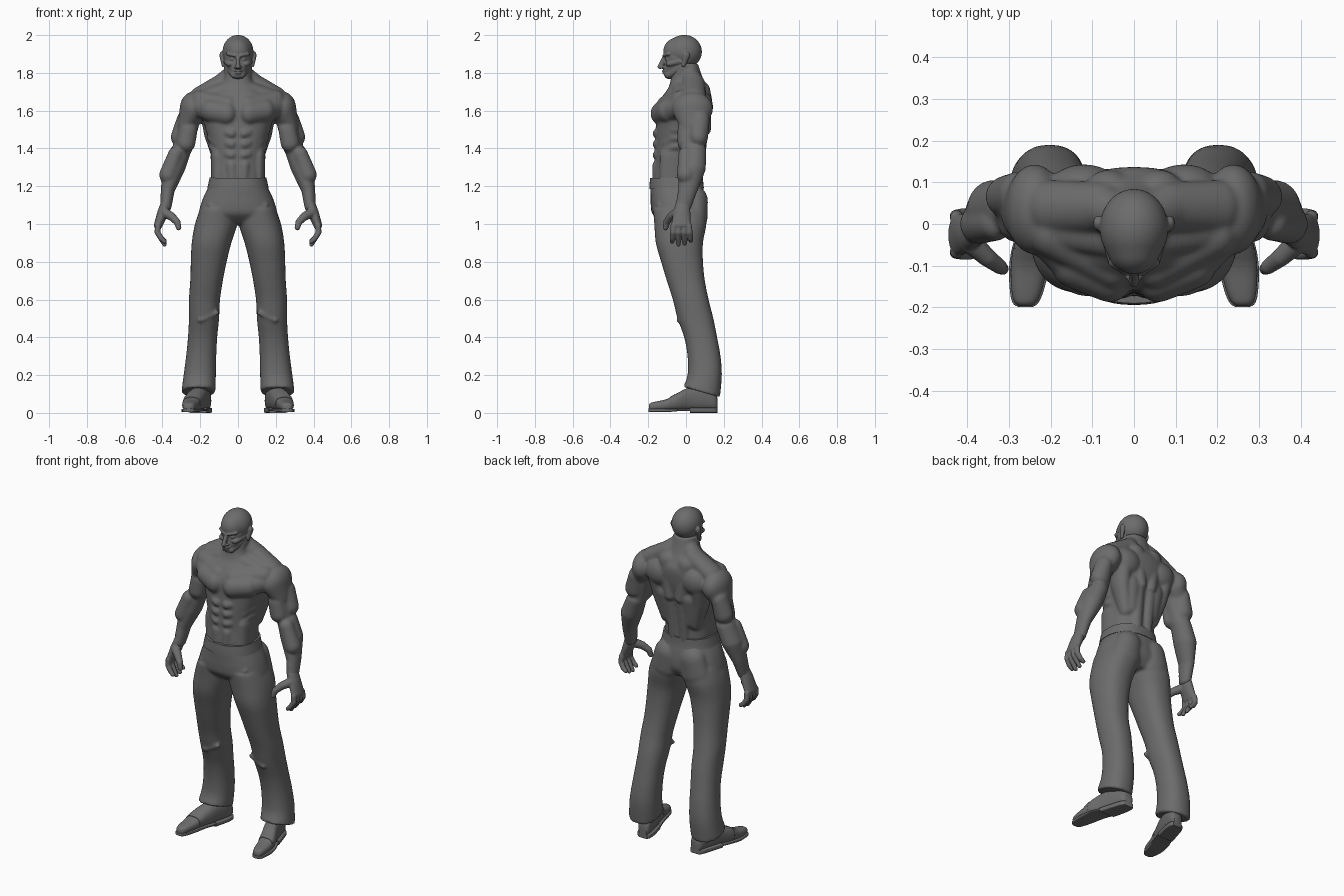
import bpy, bmesh
from math import cos, sin, pi, copysign
from mathutils import Vector

# ---------- helpers ----------
tmp = bmesh.new()
bmesh.ops.create_icosphere(tmp, subdivisions=4, radius=1)
SPHERE = [v.co.copy() for v in tmp.verts]
tmp.free()
GREY = bpy.data.materials.new("dark_grey")
GREY.diffuse_color = (.15, .15, .15, 1)


def hull(bm, *pairs):
    """Chain of convex hulls between ellipsoids given as centre, radii, centre, radii..."""
    blobs = [(Vector(pairs[i]), Vector((pairs[i + 1],) * 3) if isinstance(pairs[i + 1], float)
              else Vector(pairs[i + 1])) for i in range(0, len(pairs), 2)]
    for a, b in zip(blobs, blobs[1:] or blobs):
        vs = [bm.verts.new(c + s * r) for c, r in ((a, b) if a != b else (a,)) for s in SPHERE]
        bmesh.ops.convex_hull(bm, input=vs)
        loose = [v for v in vs if v.is_valid and not v.link_faces]
        bmesh.ops.delete(bm, geom=loose, context='VERTS')


def loft(bm, rings, axis='z', p=2.4, n=32, sub=4):
    """Capped loft; ring = (position, x0, x1, v0, v1[, tilt]) with v = y (axis z) or z (axis y)."""
    rings = [tuple(r) + (0,) * (6 - len(r)) for r in rings]
    fine = []
    for i in range(len(rings) - 1):
        a, b, c, d = (rings[max(0, min(len(rings) - 1, i + k))] for k in (-1, 0, 1, 2))
        for s in range(sub):
            t = s / sub
            fine.append([.5 * (2*q + (r-o)*t + (2*o-5*q+4*r-u)*t*t + (3*q-o-3*r+u)*t**3)
                         for o, q, r, u in zip(a, b, c, d)])
    fine.append(rings[-1])
    loops = []
    for w, x0, x1, v0, v1, tilt in fine:
        loop = []
        for k in range(n):
            c, s = cos(2*pi*k/n), sin(2*pi*k/n)
            x = (x0+x1)/2 + (x1-x0)/2 * copysign(abs(c)**(2/p), c)
            f = copysign(abs(s)**(2/p), s)
            v = (v0+v1)/2 + (v1-v0)/2 * f
            loop.append(bm.verts.new((x, v, w + tilt*f) if axis == 'z' else (x, w, v)))
        loops.append(loop)
    for a, b in zip(loops, loops[1:]):
        for k in range(n):
            bm.faces.new((a[k], a[(k+1) % n], b[(k+1) % n], b[k]))
    bm.faces.new(loops[0][::-1])
    bm.faces.new(loops[-1])


def mirror(bm):
    d = bmesh.ops.duplicate(bm, geom=bm.verts[:] + bm.edges[:] + bm.faces[:])['geom']
    for v in d:
        if isinstance(v, bmesh.types.BMVert):
            v.co.x *= -1


def finish(bm, name, voxel=None, smooth=3):
    bmesh.ops.recalc_face_normals(bm, faces=bm.faces[:])
    me = bpy.data.meshes.new(name)
    bm.to_mesh(me)
    bm.free()
    me.materials.append(GREY)
    ob = bpy.data.objects.new(name, me)
    bpy.context.collection.objects.link(ob)
    if voxel:
        m = ob.modifiers.new("fuse", 'REMESH')
        m.mode, m.voxel_size, m.use_smooth_shade = 'VOXEL', voxel, True
        m = ob.modifiers.new("soften", 'SMOOTH')
        m.factor, m.iterations = .5, smooth
    else:
        bpy.ops.object.select_all(action='DESELECT')
        ob.select_set(True)
        bpy.context.view_layer.objects.active = ob
        bpy.ops.object.shade_smooth_by_angle(angle=.7)
    return ob


# ---------- upper body: muscles, arms ----------
bm = bmesh.new()
hull(bm, (.058, -.122, 1.585), (.056, .066, .065), (.145, -.09, 1.60), (.054, .064, .062))  # chest
hull(bm, (.15, -.09, 1.60), (.045, .055, .055), (.23, .0, 1.63), (.05, .06, .06))
hull(bm, (.05, -.105, 1.63), (.05, .05, .05), (.2, -.02, 1.655), (.05, .06, .055))
for z in (1.478, 1.422, 1.365):                                                            # abdominals
    hull(bm, (.032, -.15, z), (.026, .028, .026), (.05, -.14, z + .005), (.027, .03, .025))
hull(bm, (.034, -.15, 1.31), (.03, .028, .03), (.03, -.15, 1.22), (.026, .03, .03))
for i in range(3):                                                                         # ribs
    hull(bm, (.148 - .008*i, -.05, 1.50 - .045*i), (.025, .04, .022),
         (.11, -.11, 1.475 - .045*i), (.022, .02, .018))
hull(bm, (.112, -.07, 1.36), (.033, .07, .05), (.112, -.07, 1.24), (.03, .07, .03))        # obliques
hull(bm, (.145, .05, 1.59), (.055, .08, .07), (.135, .045, 1.48), (.045, .06, .05),
     (.095, .04, 1.34), (.038, .04, .04))                                                  # lats
hull(bm, (.08, .065, 1.5), (.06, .055, .06), (.07, .05, 1.36), (.05, .045, .05))
hull(bm, (.035, .06, 1.22), (.032, .028, .04), (.04, .088, 1.5), (.034, .03, .05))         # spine muscles
hull(bm, (.12, .085, 1.62), (.085, .058, .08))                                             # shoulder blade
hull(bm, (.035, .02, 1.80), (.04, .04, .04), (.08, .04, 1.745), (.062, .06, .05),
     (.2, .04, 1.675), (.055, .065, .052))                                                 # trapezius
hull(bm, (.06, .075, 1.70), (.06, .055, .06), (.035, .1, 1.5), (.032, .033, .03))
hull(bm, (.05, -.02, 1.72), (.04, .06, .04), (.18, .0, 1.675), (.045, .06, .04))
hull(bm, (.025, -.11, 1.672), .012, (.1, -.08, 1.682), .012, (.2, -.03, 1.695), .012)      # collarbone
hull(bm, (.02, -.09, 1.69), .016, (.056, -.01, 1.83), .022)                                # neck cord
hull(bm, (.238, .035, 1.61), (.07, .108, .09), (.28, .035, 1.52), (.04, .065, .05))        # deltoid
hull(bm, (.25, .03, 1.57), (.055, .07, .05), (.29, .035, 1.40), (.05, .06, .04))           # upper arm
hull(bm, (.262, -.0, 1.50), (.048, .045, .05), (.275, .0, 1.43), (.05, .045, .05))         # biceps
hull(bm, (.28, .07, 1.55), (.045, .055, .05), (.3, .065, 1.46), (.056, .052, .055))        # triceps
hull(bm, (.302, .045, 1.39), (.055, .062, .04), (.34, .035, 1.295), (.06, .07, .05),
     (.372, .01, 1.18), (.037, .052, .03), (.382, -.015, 1.09), (.03, .042, .03))          # forearm
hull(bm, (.33, -.0, 1.37), (.04, .04, .04), (.37, .0, 1.26), (.047, .048, .05))            # outer forearm
mirror(bm)
loft(bm, [(1.15, -.14, .14, -.17, .08), (1.25, -.138, .138, -.172, .08), (1.32, -.135, .135, -.166, .082),
          (1.40, -.145, .145, -.164, .09), (1.48, -.165, .165, -.162, .105), (1.55, -.185, .185, -.158, .125),
          (1.62, -.19, .19, -.154, .135), (1.68, -.16, .16, -.122, .135), (1.72, -.11, .11, -.094, .115),
          (1.77, -.075, .075, -.08, .09), (1.85, -.068, .068, -.07, .063)])
finish(bm, "upper_body", .0065, 12)

# ---------- hands ----------
bm = bmesh.new()
hull(bm, (.382, -.016, 1.11), (.027, .038, .02), (.398, -.022, 1.06), (.029, .045, .03),
     (.422, -.026, .995), (.023, .052, .022))
hull(bm, (.39, -.045, 1.06), .027, (.352, -.08, 1.04), .022, (.322, -.102, 1.01), .018,
     (.314, -.108, .98), .014)                                                             # thumb
for i, tip in enumerate((.91, .895, .9, .915)):                                            # fingers
    y = -.066 + .027*i
    hull(bm, (.424, y, .99), .0165, (.426, y - .002 + .002*i, .955), .0155,
         (.408, -.072 + .032*i, .925), .0142, (.389, -.073 + .033*i, tip - .003), .0118)
mirror(bm)
finish(bm, "hands", .004, 3)

# ---------- head ----------
bm = bmesh.new()
hull(bm, (.016, -.112, 1.892), (.014, .013, .008), (.05, -.092, 1.9), (.012, .012, .009))  # brow
hull(bm, (.03, -.096, 1.872), (.014, .013, .008))                                          # eye
hull(bm, (.04, -.084, 1.848), (.024, .024, .016), (.062, -.035, 1.86), (.014, .025, .016))  # cheekbone
hull(bm, (.052, -.02, 1.835), (.018, .028, .028), (.018, -.092, 1.79), (.02, .02, .02))    # jaw
hull(bm, (.011, -.124, 1.829), (.011, .012, .008))                                         # nostril
hull(bm, (.086, .002, 1.892), (.012, .018, .021), (.079, -.012, 1.845), (.008, .012, .014))  # ear
mirror(bm)
hull(bm, (0, -.01, 1.912), (.082, .094, .089), (0, -.05, 1.912), (.066, .07, .073))        # skull
hull(bm, (0, -.045, 1.88), (.07, .062, .06), (0, -.058, 1.825), (.052, .056, .03),
     (0, -.088, 1.79), (.03, .028, .023))                                                  # face
hull(bm, (0, -.11, 1.89), (.011, .012, .01), (0, -.137, 1.832), (.012, .015, .011))        # nose
hull(bm, (0, -.112, 1.811), (.023, .016, .006))                                            # lips
hull(bm, (0, -.111, 1.799), (.02, .015, .006))
finish(bm, "head", .0036, 4)

# ---------- trousers ----------
bm = bmesh.new()
loft(bm, [(1.08, .005, .2, -.175, .1), (1.0, .004, .228, -.168, .108), (.9, .035, .245, -.16, .09),
          (.8, .06, .25, -.132, .09), (.7, .08, .253, -.102, .10), (.6, .095, .26, -.07, .12),
          (.5, .1, .26, -.045, .145), (.4, .11, .265, -.01, .165), (.3, .115, .275, .008, .183),
          (.2, .117, .288, .008, .19), (.11, .12, .3, -.015, .18, -.028)], p=2.3)          # leg
hull(bm, (.085, .05, 1.12), (.08, .066, .08), (.1, .05, 1.04), (.09, .064, .08))           # seat
for a, b in (((.03, -.168, 1.07), (.15, -.145, 1.1)), ((.11, -.033, .53), (.2, -.04, .49)),
             ((.14, .0, .45), (.24, .025, .50))):                                          # cloth folds
    hull(bm, a, .012, b, .012)
mirror(bm)
loft(bm, [(1.225, -.15, .15, -.187, .088), (1.19, -.16, .16, -.189, .092), (1.15, -.18, .18, -.188, .1),
          (1.1, -.198, .198, -.187, .105), (1.05, -.205, .205, -.176, .1), (1.0, -.15, .15, -.12, .07)], p=2.3)
hull(bm, (0, -.178, 1.17), (.012, .012, .02), (0, -.165, 1.07), (.016, .02, .02))          # fly
finish(bm, "trousers", .008, 8)

bm = bmesh.new()
loft(bm, [(1.188, -.163, .163, -.194, .095, .002), (1.21, -.158, .158, -.193, .092, .002),
          (1.246, -.15, .15, -.19, .09, .002)], p=2.3, n=48)
finish(bm, "waistband")

# ---------- shoes: (y, centre x, half width, top z) ----------
OUTLINE = [(-.197, .26, .012, .04), (-.188, .26, .026, .052), (-.16, .257, .036, .06), (-.1, .25, .045, .074),
           (-.04, .235, .049, .108), (.02, .212, .047, .135), (.1, .19, .045, .14), (.15, .18, .038, .11),
           (.166, .177, .025, .08)]
bm = bmesh.new()
loft(bm, [(y, x - w, x + w, .012, z) for y, x, w, z in OUTLINE], 'y', 2.5)
mirror(bm)
finish(bm, "shoe_uppers")
bm = bmesh.new()
loft(bm, [(y - .002, x - w - .004, x + w + .004, .004 if y < -.05 else .009, .022)
          for y, x, w, z in OUTLINE], 'y', 6)
loft(bm, [(y, x - w - .005, x + w + .005, 0, .028) for y, x, w, z in OUTLINE[5:]], 'y', 6)  # heel
mirror(bm)
finish(bm, "shoe_soles")
bm = bmesh.new()
loft(bm, [(-.085, .199, .294, .015, .084), (-.058, .191, .29, .015, .1)], 'y', 2.5, sub=1)
mirror(bm)
finish(bm, "shoe_straps")
